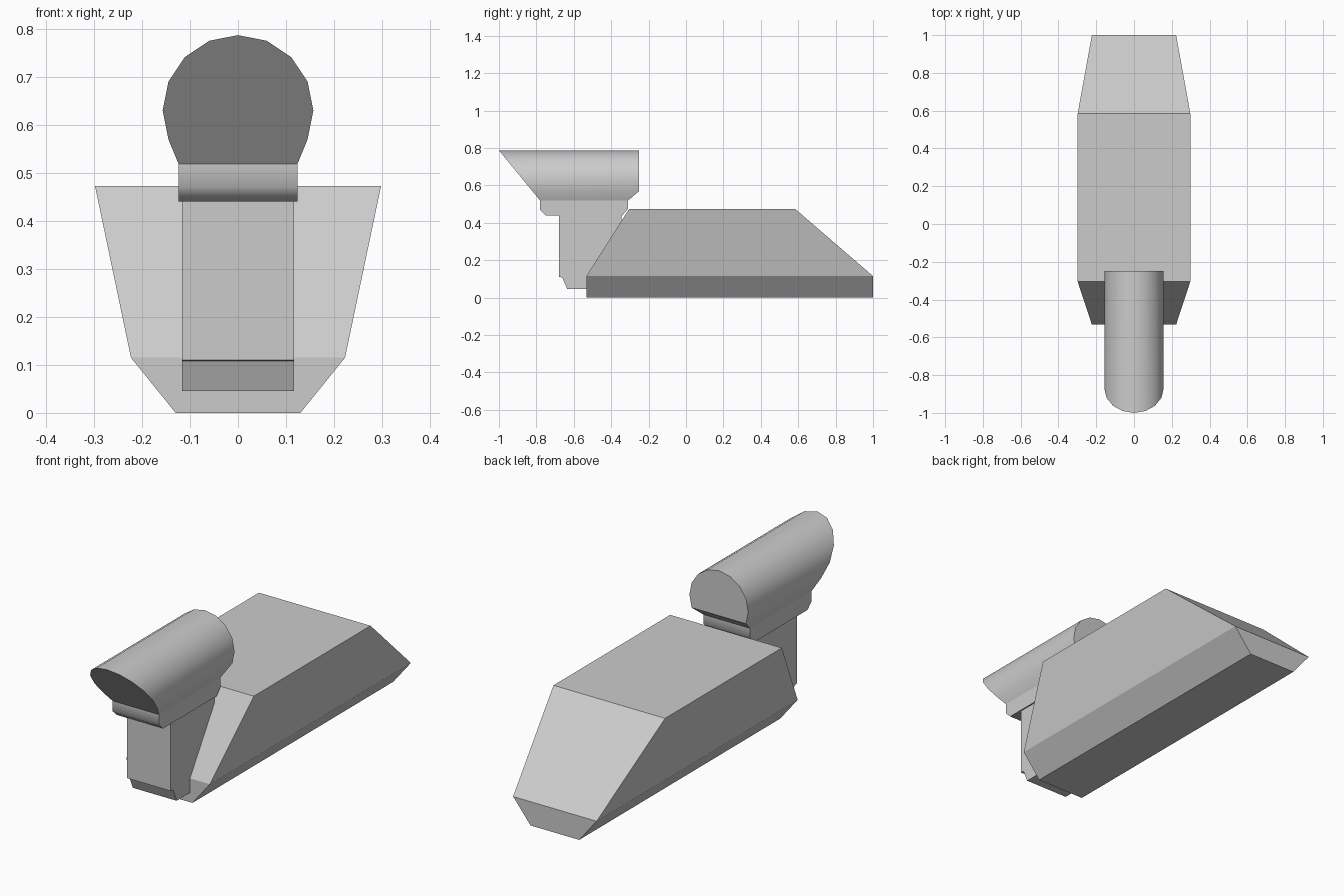
import bpy, bmesh, math

if "Cube" in bpy.data.objects:
    bpy.data.objects.remove(bpy.data.objects["Cube"])


def finish(name, bm, angle=None):
    bmesh.ops.recalc_face_normals(bm, faces=bm.faces)
    mesh = bpy.data.meshes.new(name)
    bm.to_mesh(mesh)
    bm.free()
    obj = bpy.data.objects.new(name, mesh)
    bpy.context.collection.objects.link(obj)
    if angle:
        bpy.ops.object.select_all(action='DESELECT')
        bpy.context.view_layer.objects.active = obj
        obj.select_set(True)
        bpy.ops.object.shade_smooth_by_angle(angle=math.radians(angle))
    return obj


def bridge(bm, a, b):
    """Quads between two closed vertex loops."""
    n = len(a)
    for i in range(n):
        j = (i + 1) % n
        bm.faces.new((a[i], a[j], b[j], b[i]))


def prism(name, profile, half_width, angle):
    """Side profile (y, z) extruded across x."""
    bm = bmesh.new()
    left, right = [[bm.verts.new((s * half_width, y, z)) for y, z in profile]
                   for s in (-1, 1)]
    bridge(bm, left, right)
    bm.faces.new(left)
    bm.faces.new(right)
    return finish(name, bm, angle)


# Wedge-shaped hull: stacked rectangles (z, half width, front y, back y)
bm = bmesh.new()
rings = []
for z, w, y0, y1 in ((0, 0.13, -0.533, 1.0), (0.115, 0.223, -0.533, 1.0),
                     (0.473, 0.298, -0.305, 0.585)):
    rings.append([bm.verts.new(c) for c in
                  ((-w, y0, z), (w, y0, z), (w, y1, z), (-w, y1, z))])
for a, b in zip(rings, rings[1:]):
    bridge(bm, a, b)
bm.faces.new(rings[0])
bm.faces.new(rings[-1])
finish("hull", bm)

# Upright neck with a stepped, bevelled foot
prism("neck", [(-0.68, 0.45), (-0.68, 0.11), (-0.662, 0.108), (-0.635, 0.046),
               (-0.345, 0.046), (-0.345, 0.45)], 0.117, 50)

# Collar between neck and head
prism("collar", [(-0.78, 0.52), (-0.78, 0.47), (-0.75, 0.44), (-0.34, 0.44),
                 (-0.31, 0.475), (-0.31, 0.52)], 0.124, 50)

# Rounded head: 16-sided tube with flat base, slanted front, clipped back
R, CZ, BASE = 0.157, 0.63, 0.519
section = [(R * math.sin(t), CZ + R * math.cos(t))
           for t in (math.radians(22.5 * k) for k in range(-5, 6))]
section = [(-0.124, BASE)] + section + [(0.124, BASE)]
bm = bmesh.new()
front = [bm.verts.new((x, -1 + (CZ + R - z) * 0.22 / 0.268, z)) for x, z in section]
back = [bm.verts.new((x, -0.25 if z > 0.53 else -0.31, z)) for x, z in section]
bridge(bm, front, back)
bm.faces.new(front)
bm.faces.new(back[1:-1])
bm.faces.new((back[0], back[1], back[-2], back[-1]))
finish("head", bm, 30)
